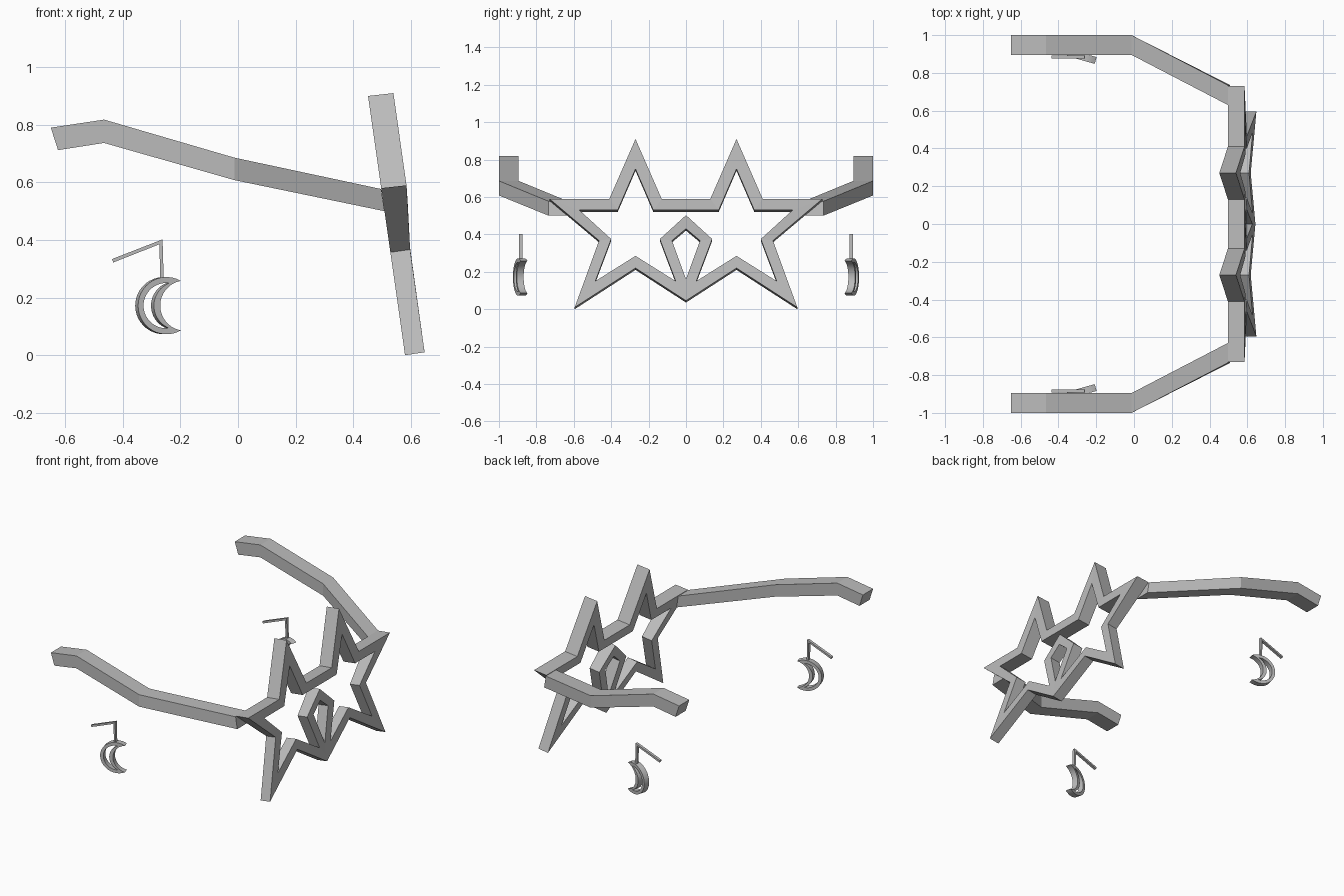
import bpy, bmesh, math
from mathutils import Vector

cube = bpy.data.objects.get("Cube")
if cube:
    bpy.data.objects.remove(cube)

grey = bpy.data.materials.new("plain_grey")
grey.use_nodes = True
grey.diffuse_color = (0.5, 0.5, 0.5, 1)
grey.node_tree.nodes["Principled BSDF"].inputs["Base Color"].default_value = (0.5, 0.5, 0.5, 1)


def loft(name, sections, closed=False, clip=False):
    """Join four-cornered sections into a bar, then mirror it across y."""
    bm = bmesh.new()
    rings = [[bm.verts.new(p) for p in s] for s in sections]
    pairs = list(zip(rings, rings[1:]))
    if closed:
        pairs.append((rings[-1], rings[0]))
    else:
        bm.faces.new(rings[0])
        bm.faces.new(rings[-1])
    for a, b in pairs:
        for i in range(4):
            j = (i + 1) % 4
            bm.faces.new((a[i], a[j], b[j], b[i]))
    bmesh.ops.recalc_face_normals(bm, faces=bm.faces)
    if clip:
        bmesh.ops.bisect_plane(bm, geom=bm.verts[:] + bm.edges[:] + bm.faces[:],
                               plane_co=(0, 0, 0), plane_no=(0, 1, 0), clear_inner=True)
    mesh = bpy.data.meshes.new(name)
    bm.to_mesh(mesh)
    bm.free()
    mesh.materials.append(grey)
    obj = bpy.data.objects.new(name, mesh)
    bpy.context.collection.objects.link(obj)
    mirror = obj.modifiers.new("mirror", 'MIRROR')
    mirror.use_axis = (False, True, False)
    return obj


# Star frames: a leaning ring around each lens, cut at the middle where they meet
def star(half):
    return half + [(-y, z) for y, z in reversed(half[1:-1])]


def frame_pair(y, z):
    back_z = z - 0.01
    back_x = 0.58 - 0.1427 * back_z
    blend = min(max((z - 0.36) / 0.22, 0), 1)
    depth = 0.068 + 0.02 * blend
    return (back_x + depth, y + 0.27, z), (back_x, y + 0.27, back_z)


outer = star([(0, 0.91), (0.14, 0.59), (0.46, 0.59), (0.195, 0.367), (0.325, 0.01), (0, 0.22)])
inner = star([(0, 0.75), (0.095, 0.53), (0.3, 0.53), (0.13, 0.375), (0.215, 0.15), (0, 0.285)])
sections = []
for o, i in zip(outer, inner):
    front_o, back_o = frame_pair(*o)
    front_i, back_i = frame_pair(*i)
    sections.append((front_o, back_o, back_i, front_i))
loft("star_frames", sections, closed=True, clip=True)

# Temples: top edge, bottom edge and outer side at each bend
temple = [((-0.65, 0.79), (-0.625, 0.712), 1), ((-0.465, 0.818), (-0.465, 0.737), 1),
          ((-0.013, 0.686), (-0.013, 0.608), 1), ((0.497, 0.577), (0.509, 0.5), 0.735)]
loft("temples", [((t[0], y, t[1]), (b[0], y, b[1]), (b[0], y - 0.105, b[1]), (t[0], y - 0.105, t[1]))
                 for t, b, y in temple])


# Crescent earrings: hollow moons turned slightly about the vertical
def arc(left, tip_x, half, steps=28):
    """Points from the top tip round the leftmost point to the bottom tip."""
    sag = tip_x - left
    radius = (half * half + sag * sag) / (2 * sag)
    centre = left + radius
    start = math.atan2(half, tip_x - centre)
    angles = [start + (2 * math.pi - 2 * start) * k / steps for k in range(steps + 1)]
    return [(centre + radius * math.cos(a), 0.172 + radius * math.sin(a)) for a in angles]


def crescent(left, inner_left, tip_x, half):
    return arc(left, tip_x, half) + arc(inner_left, tip_x, half)[-2:0:-1]


def moon_pair(x, z):
    y = 0.865 - 0.28 * (x + 0.2)
    return (x + 0.005, y + 0.018, z), (x - 0.005, y - 0.018, z)


sections = []
for o, i in zip(crescent(-0.352, -0.275, -0.203, 0.086), crescent(-0.333, -0.297, -0.245, 0.078)):
    far_o, near_o = moon_pair(*o)
    far_i, near_i = moon_pair(*i)
    sections.append((far_o, near_o, near_i, far_i))
moon = loft("crescent_earrings", sections, closed=True)
bpy.context.view_layer.objects.active = moon
moon.select_set(True)
bpy.ops.object.shade_smooth_by_angle(angle=math.radians(30))

# Earring hooks: an upright pin bent back into a sloping wire
hook = [((-0.258, 0.265), (-0.27, 0.265)), ((-0.262, 0.402), (-0.273, 0.385)),
        ((-0.437, 0.334), (-0.433, 0.322))]
loft("earring_hooks", [((a[0], 0.893, a[1]), (a[0], 0.875, a[1]), (b[0], 0.875, b[1]), (b[0], 0.893, b[1]))
                       for a, b in hook])
